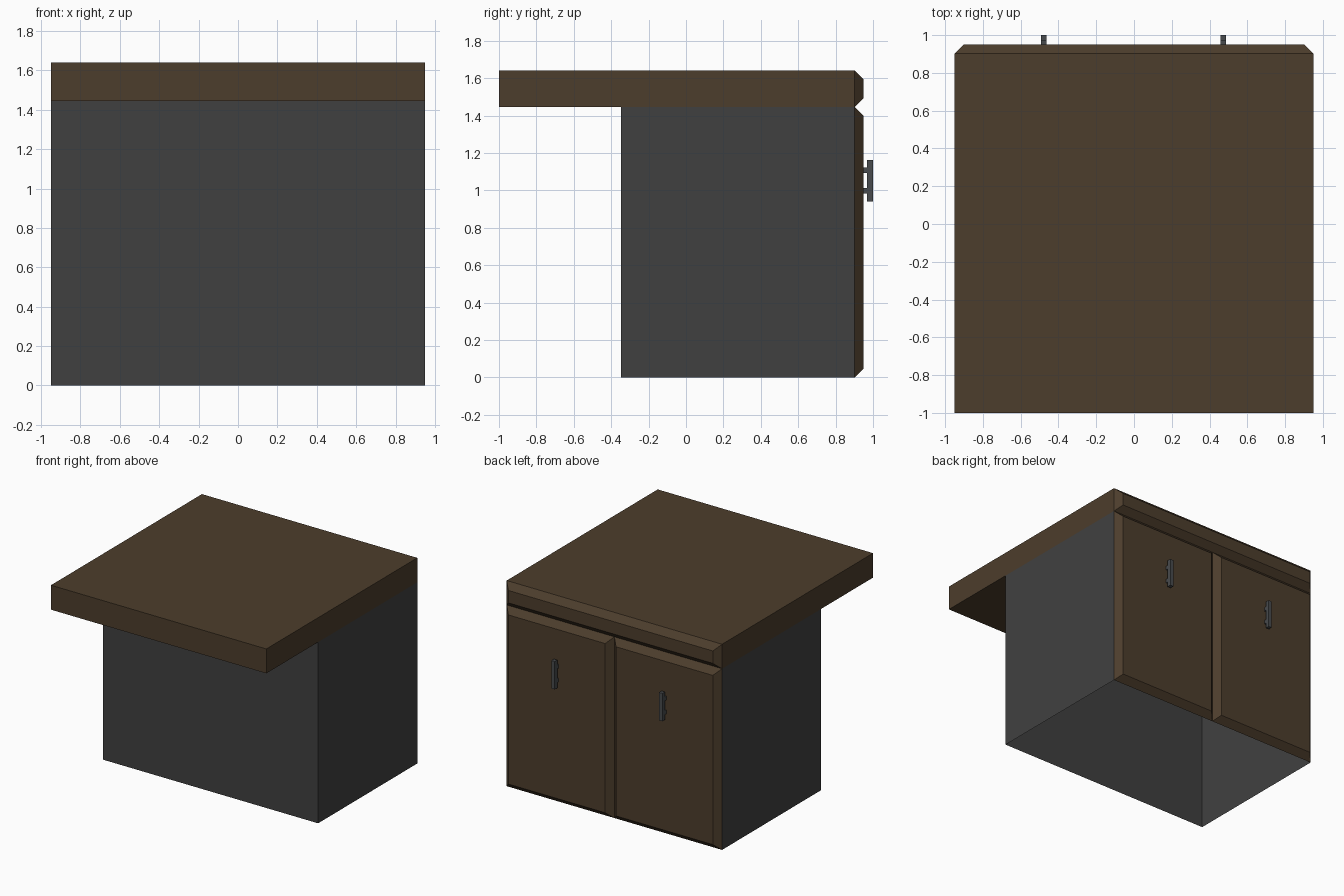
import bpy
import bmesh

if "Cube" in bpy.data.objects:
    bpy.data.objects.remove(bpy.data.objects["Cube"])


def material(name, rgb):
    mat = bpy.data.materials.new(name)
    mat.diffuse_color = (*rgb, 1)
    mat.use_nodes = True
    mat.node_tree.nodes["Principled BSDF"].inputs["Base Color"].default_value = mat.diffuse_color
    return mat


WOOD = material("dark_wood", (0.073, 0.047, 0.025))
GREY = material("dark_grey", (0.051, 0.051, 0.051))
METAL = material("handle_metal", (0.065, 0.07, 0.075))


def finish(name, bm, mat):
    mesh = bpy.data.meshes.new(name)
    bm.to_mesh(mesh)
    bm.free()
    mesh.materials.append(mat)
    obj = bpy.data.objects.new(name, mesh)
    bpy.context.collection.objects.link(obj)
    return obj


def loft(bm, x0, x1, z0, z1, rings):
    """Closed x/z rectangle lofted along y; rings are (y, inset) pairs."""
    loops = []
    for y, d in rings:
        corners = [(x0 + d, z0 + d), (x1 - d, z0 + d), (x1 - d, z1 - d), (x0 + d, z1 - d)]
        loops.append([bm.verts.new((x, y, z)) for x, z in corners])
    for a, b in zip(loops, loops[1:]):
        for i in range(4):
            j = (i + 1) % 4
            bm.faces.new((a[i], a[j], b[j], b[i]))
    bm.faces.new(loops[0])
    bm.faces.new(loops[-1])
    bmesh.ops.recalc_face_normals(bm, faces=bm.faces)


def panel(name, x0, x1, z0, z1, rings, mat):
    bm = bmesh.new()
    loft(bm, x0, x1, z0, z1, rings)
    return finish(name, bm, mat)


def handle(name, x):
    """Square upright bar on two short posts."""
    bm = bmesh.new()
    loft(bm, x - 0.015, x + 0.015, 0.94, 1.163, [(0.968, 0), (1.0, 0)])
    for z in (0.997, 1.107):
        loft(bm, x - 0.015, x + 0.015, z - 0.015, z + 0.015, [(0.95, 0), (0.968, 0)])
    return finish(name, bm, METAL)


# Cabinet body: three walls, open underneath; worktop and doors close the rest
bm = bmesh.new()
loft(bm, -0.95, 0.95, 0, 1.445, [(-0.347, 0), (0.902, 0)])
openings = [f for f in bm.faces if abs(f.normal.z) > 0.5 or f.normal.y > 0.5]
bmesh.ops.delete(bm, geom=openings, context='FACES')
finish("cabinet_body", bm, GREY)

# Overhanging worktop with a chamfered edge on the door side
panel("worktop", -0.95, 0.95, 1.445, 1.64, [(-1, 0), (0.902, 0), (0.95, 0.048)], WOOD)

# Pair of bevelled doors with handles
for side, x0 in (("left", -0.95), ("right", 0)):
    panel(side + "_door", x0, x0 + 0.95, 0, 1.445, [(0.902, 0), (0.95, 0.048)], WOOD)
    handle(side + "_handle", x0 + 0.473)
